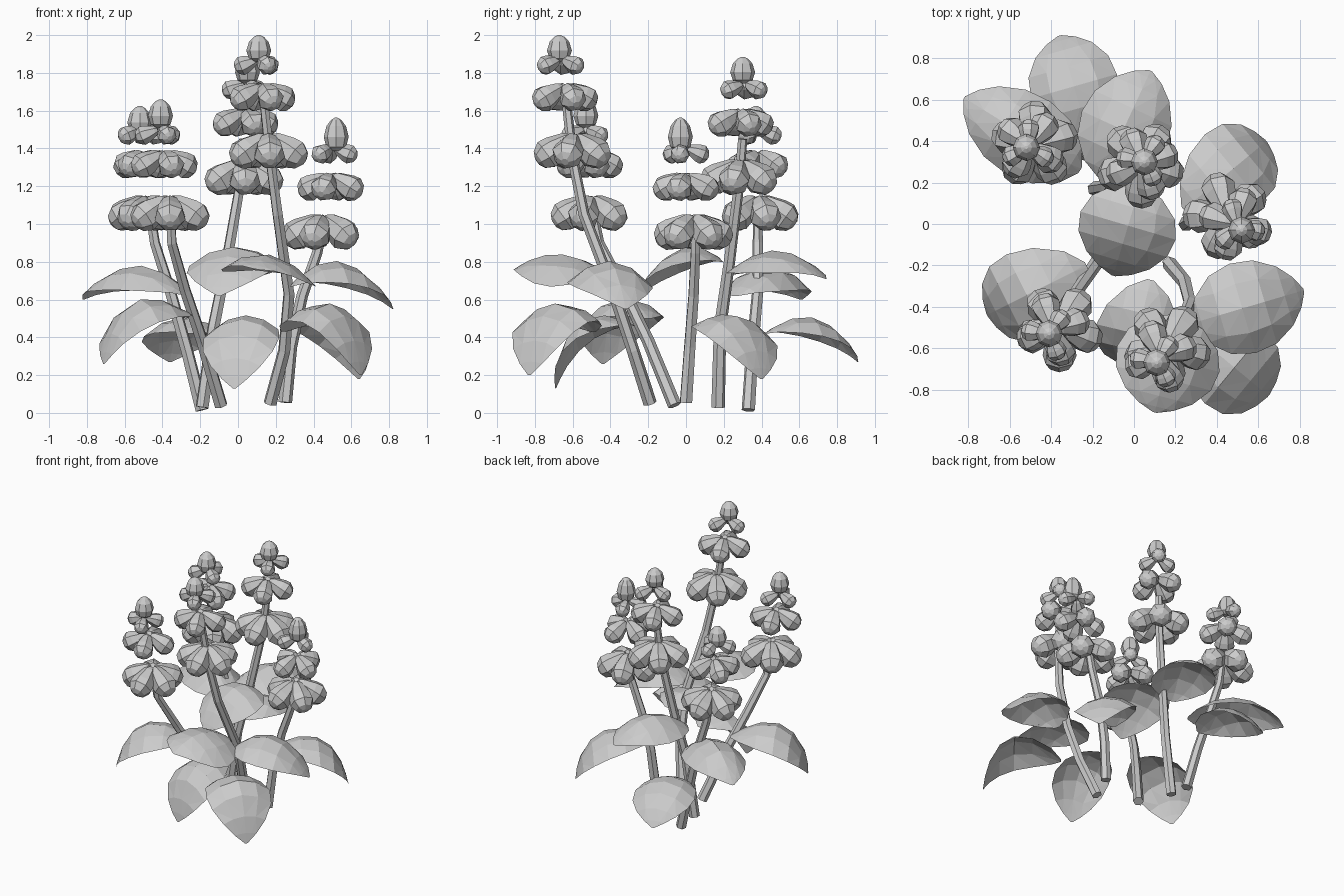
import bpy, bmesh, math
from mathutils import Vector

if "Cube" in bpy.data.objects:
    bpy.data.objects.remove(bpy.data.objects["Cube"])

grey = bpy.data.materials.new("light_grey")
grey.diffuse_color = (0.6, 0.6, 0.6, 1)
grey.use_nodes = True
grey.node_tree.nodes["Principled BSDF"].inputs["Base Color"].default_value = grey.diffuse_color


def finish(name, bm):
    bmesh.ops.recalc_face_normals(bm, faces=bm.faces)
    me = bpy.data.meshes.new(name)
    bm.to_mesh(me)
    bm.free()
    me.materials.append(grey)
    ob = bpy.data.objects.new(name, me)
    bpy.context.collection.objects.link(ob)
    return ob


def lathe(bm, start, direction, length, radius, profile, sides, twist=0.0):
    """Faceted closed body around an axis; profile holds (along, radius) fractions."""
    axis = Vector(direction).normalized()
    q = axis.to_track_quat('Z', 'Y')
    start = Vector(start)
    rings = []
    for t, r in profile:
        ring = []
        for i in range(sides):
            a = 2 * math.pi * i / sides + twist
            ring.append(bm.verts.new(start + q @ Vector(
                (r * radius * math.cos(a), r * radius * math.sin(a), t * length))))
        rings.append(ring)
    for a, b in zip(rings, rings[1:]):
        for i in range(sides):
            j = (i + 1) % sides
            bm.faces.new((a[i], a[j], b[j], b[i]))
    bm.faces.new(rings[0][::-1])
    bm.faces.new(rings[-1])


BELL = [(0, 0.3), (0.12, 0.55), (0.5, 0.92), (0.72, 1.0), (0.92, 0.68), (1.0, 0.25)]
BUD = [(0, 0.4), (0.12, 0.8), (0.42, 1.0), (0.75, 0.78), (0.93, 0.42), (1.0, 0.12)]


def tier(bm, centre, reach, radius, count, phase, droop):
    """Ring of drooping bells around one point of the stalk."""
    for i in range(count):
        a = math.radians(phase) + 2 * math.pi * i / count
        out = Vector((math.cos(a), math.sin(a), -droop))
        start = Vector(centre) + Vector((out.x, out.y, 0)) * 0.015
        lathe(bm, start, out, reach, radius, BELL, 7, i * 0.4)


def stem(name, points):
    cu = bpy.data.curves.new(name, 'CURVE')
    cu.dimensions = '3D'
    cu.bevel_depth = 0.033
    cu.bevel_resolution = 1
    cu.use_fill_caps = True
    cu.materials.append(grey)
    sp = cu.splines.new('POLY')
    sp.points.add(len(points) - 1)
    sp.use_smooth = False
    for i, (p, co) in enumerate(zip(sp.points, points)):
        p.co = (*co, 1)
        p.radius = 1.1 - 0.35 * i / (len(points) - 1)
    ob = bpy.data.objects.new(name, cu)
    bpy.context.collection.objects.link(ob)
    bpy.ops.object.select_all(action='DESELECT')
    ob.select_set(True)
    bpy.context.view_layer.objects.active = ob
    bpy.ops.object.convert(target='MESH')


def leaf(name, base, tip, peak, width, cup=0.1, curl=0.0, tilt=0.0):
    """Arched oval blade, its edges bent downwards; curl hooks the tip down."""
    base, tip = Vector(base), Vector(tip)
    run = tip - base
    side = Vector((-run.y, run.x, 0)).normalized()
    rise = peak - (base.z + tip.z) / 2
    outline = [(0, .08), (.08, .5), (.25, .87), (.45, 1), (.65, .93), (.83, .66), (.94, .34), (1, .04)]
    bm = bmesh.new()
    rows = []
    for t, w in outline:
        h = t + curl * t * (1 - t)
        mid = Vector((base.x + run.x * h, base.y + run.y * h,
                      base.z + run.z * t + rise * 4 * t * (1 - t)))
        row = []
        for s in (-1, -0.55, 0, 0.55, 1):
            drop = cup * (s * w) ** 2 + tilt * s * w
            row.append(bm.verts.new(mid + side * (s * w * width / 2) - Vector((0, 0, drop))))
        rows.append(row)
    for a, b in zip(rows, rows[1:]):
        for i in range(4):
            bm.faces.new((a[i], a[i + 1], b[i + 1], b[i]))
    bmesh.ops.triangulate(bm, faces=bm.faces)
    finish(name, bm)


# Stalks: stem path, then bottom, middle and top tier centres, bud centre, phase, bud length
STALKS = {
    "front": ([(.17, -.19, .05), (.245, -.28, .33), (.27, -.38, .63), (.21, -.54, 1.05), (.17, -.6, 1.35), (.14, -.63, 1.62)],
              (.16, -.59, 1.46), (.13, -.64, 1.725), (.115, -.66, 1.87), (.11, -.67, 1.93), -15, .14),
    "back": ([(-.19, .17, .03), (-.13, .18, .45), (-.06, .23, .8), (.01, .28, 1.2), (.03, .3, 1.45)],
             (.03, .29, 1.32), (.04, .29, 1.59), (.05, .31, 1.74), (.05, .3, 1.815), -15, .14),
    "right": ([(.25, 0, .055), (.28, .02, .35), (.34, .04, .62), (.42, .05, .85), (.45, .05, 1.0)],
              (.45, .04, 1.03), (.49, 0, 1.25), (.5, -.01, 1.4), (.52, -.03, 1.475), 36, .175),
    "front_left": ([(-.09, -.06, .04), (-.19, -.2, .38), (-.28, -.33, .65), (-.35, -.46, .9), (-.36, -.5, 1.1)],
                   (-.36, -.5, 1.13), (-.39, -.51, 1.37), (-.41, -.53, 1.5), (-.41, -.53, 1.585), -18, .15),
    "back_left": ([(-.19, .33, .015), (-.27, .35, .33), (-.36, .38, .65), (-.44, .38, .9), (-.47, .38, 1.1)],
                  (-.48, .38, 1.13), (-.5, .38, 1.37), (-.51, .37, 1.5), (-.52, .37, 1.55), 18, .15),
}
for key, (path, low, mid, top, bud, phase, size) in STALKS.items():
    stem(key + "_stem", path)
    bm = bmesh.new()
    tier(bm, low, .225, .084, 5, phase, .72)
    tier(bm, mid, .18, .071, 4, phase + 36, .6)
    tier(bm, top, .125, .052, 3, phase + 70, .4)
    lathe(bm, Vector(bud) - Vector((0, 0, size / 2)), (0, 0, 1), size, .066, BUD, 8)
    finish(key + "_blooms", bm)

# Leaves: base, tip, height of the arch, width
leaf("back_low_leaf", (-.22, .42, .42), (-.36, .91, .27), .5, .43, curl=.2)
leaf("back_left_leaf", (-.26, .26, .62), (-.82, .61, .6), .78, .41, .13)
leaf("back_leaf", (-.16, .22, .73), (.08, .74, .71), .86, .44, .12)
leaf("right_low_leaf", (.24, .07, .45), (.64, .4, .18), .5, .43, curl=.6)
leaf("centre_leaf", (.03, .19, .8), (-.1, -.25, .62), .87, .48)
leaf("right_leaf", (.28, -.48, .67), (.82, -.32, .55), .8, .45, .12)
leaf("front_right_low_leaf", (.24, -.49, .43), (.65, -.83, .2), .57, .45, curl=.6)
leaf("front_left_leaf", (-.23, -.2, .5), (-.71, -.44, .26), .59, .44, .12, .6)
leaf("front_low_leaf", (.08, -.27, .46), (-.02, -.69, .13), .48, .41, .1, .7)
leaf("front_leaf", (.22, -.44, .74), (.1, -.91, .76), .84, .51, .13, 0, .04)
